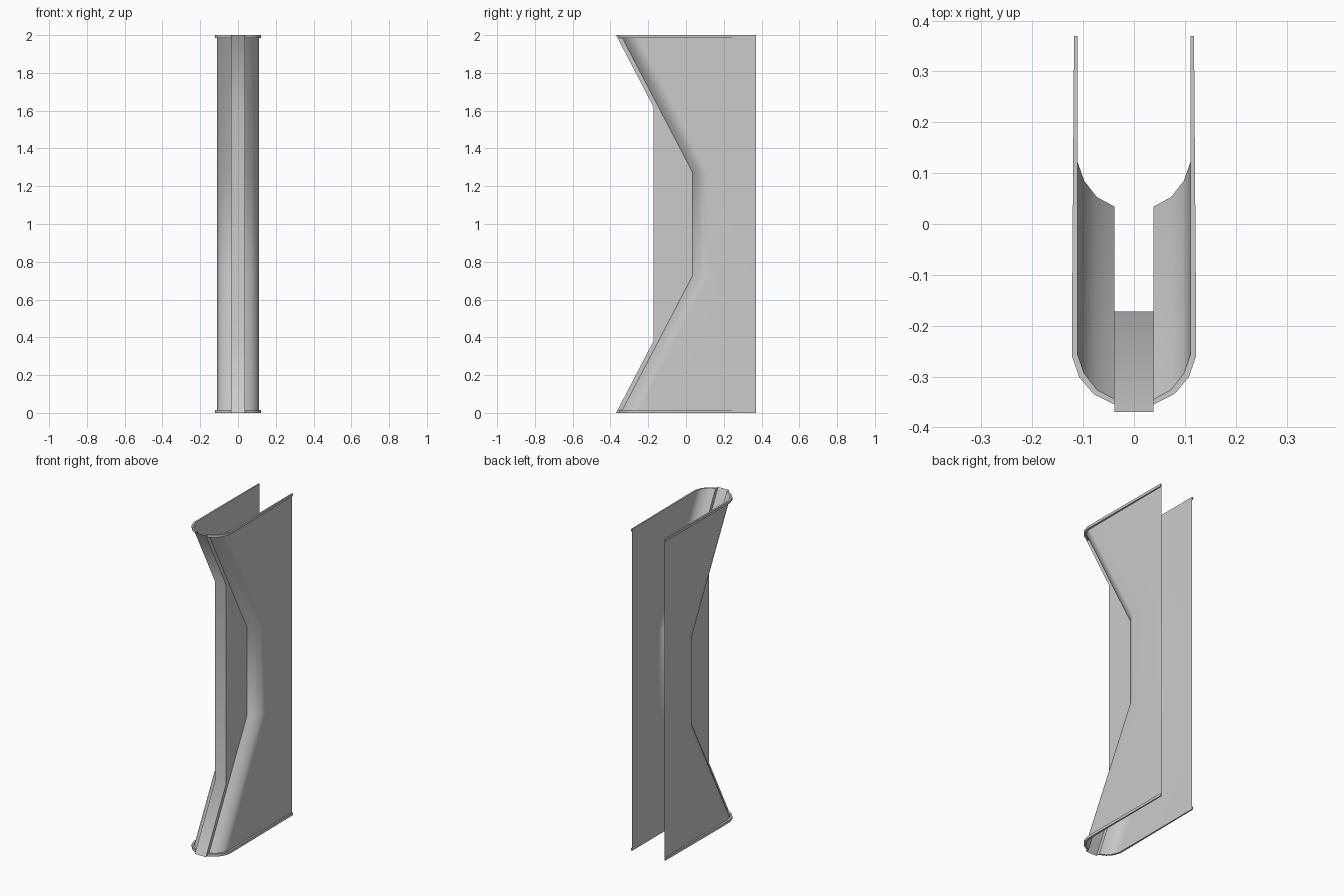
import bpy, bmesh, math

cube = bpy.data.objects.get("Cube")
if cube:
    bpy.data.objects.remove(cube, do_unlink=True)

grey = bpy.data.materials.new("plain_grey")
grey.use_nodes = True
COLOUR = (0.6, 0.6, 0.6, 1.0)
grey.diffuse_color = COLOUR
grey.node_tree.nodes["Principled BSDF"].inputs["Base Color"].default_value = COLOUR

BACK = 0.37          # rear edge of the side walls
HALF = 0.038         # half width of the front channel
LEVELS = (0, 0.725, 1.275, 2)
# front corner section, from side wall to channel: x and y at the ends
CORNER = [(0.111, -0.257), (0.098, -0.294), (0.073, -0.326), (HALF, -0.345)]
WAIST = 0.379        # how far the section moves back at the waist


def finish(bm, name, mirror=True):
    """Turn a bmesh into a smooth-shaded object, mirrored in x if asked."""
    mesh = bpy.data.meshes.new(name)
    bm.to_mesh(mesh)
    bm.free()
    mesh.materials.append(grey)
    obj = bpy.data.objects.new(name, mesh)
    bpy.context.collection.objects.link(obj)
    bpy.ops.object.select_all(action="DESELECT")
    obj.select_set(True)
    bpy.context.view_layer.objects.active = obj
    bpy.ops.object.shade_smooth_by_angle(angle=math.radians(35))
    if mirror:
        obj.modifiers.new("mirror", "MIRROR")
    normals = obj.modifiers.new("weighted_normals", "WEIGHTED_NORMAL")
    normals.keep_sharp = True
    return obj


def skin(bm, columns):
    """Join neighbouring columns of points with quads."""
    cols = [[bm.verts.new(p) for p in col] for col in columns]
    for a, b in zip(cols, cols[1:]):
        for j in range(len(a) - 1):
            bm.faces.new((a[j], a[j + 1], b[j + 1], b[j]))


def shell_column(x, y):
    return [(x, y + (WAIST if 0 < z < 2 else 0), z) for z in LEVELS]


# Side walls with rounded, waisted front corners
bm = bmesh.new()
rear = [(CORNER[0][0], BACK, z) for z in LEVELS]
skin(bm, [rear] + [shell_column(x, y) for x, y in CORNER])
finish(bm, "side_wall")

# Front face of the channel
front = [(-BACK, 0), (-0.172, 0.38), (-0.172, 1.62), (-BACK, 2)]
bm = bmesh.new()
skin(bm, [[(x, y, z) for y, z in front] for x in (HALF, -HALF)])
finish(bm, "front_strip", mirror=False)

# Channel cheeks joining the strip to the shell
bm = bmesh.new()
outline = shell_column(*CORNER[-1]) + [(HALF, y, z) for y, z in reversed(front)]
bm.faces.new([bm.verts.new(p) for p in outline])
finish(bm, "channel_cheek")

# Raised rims around both ends
inner = [(CORNER[0][0], BACK)] + CORNER
outer = [(0.118, BACK), (0.122, -0.17), (0.122, -0.26), (0.108, -0.301),
         (0.08, -0.334), (HALF, -0.355)]
for name, base in (("bottom_rim", 0), ("top_rim", 1.984)):
    bm = bmesh.new()
    ring = [bm.verts.new((x, y, base)) for x, y in inner + outer[::-1]]
    face = bm.faces.new(ring)
    lifted = bmesh.ops.extrude_face_region(bm, geom=[face])["geom"]
    for v in lifted:
        if isinstance(v, bmesh.types.BMVert):
            v.co.z += 0.016
    bmesh.ops.recalc_face_normals(bm, faces=bm.faces)
    finish(bm, name)
